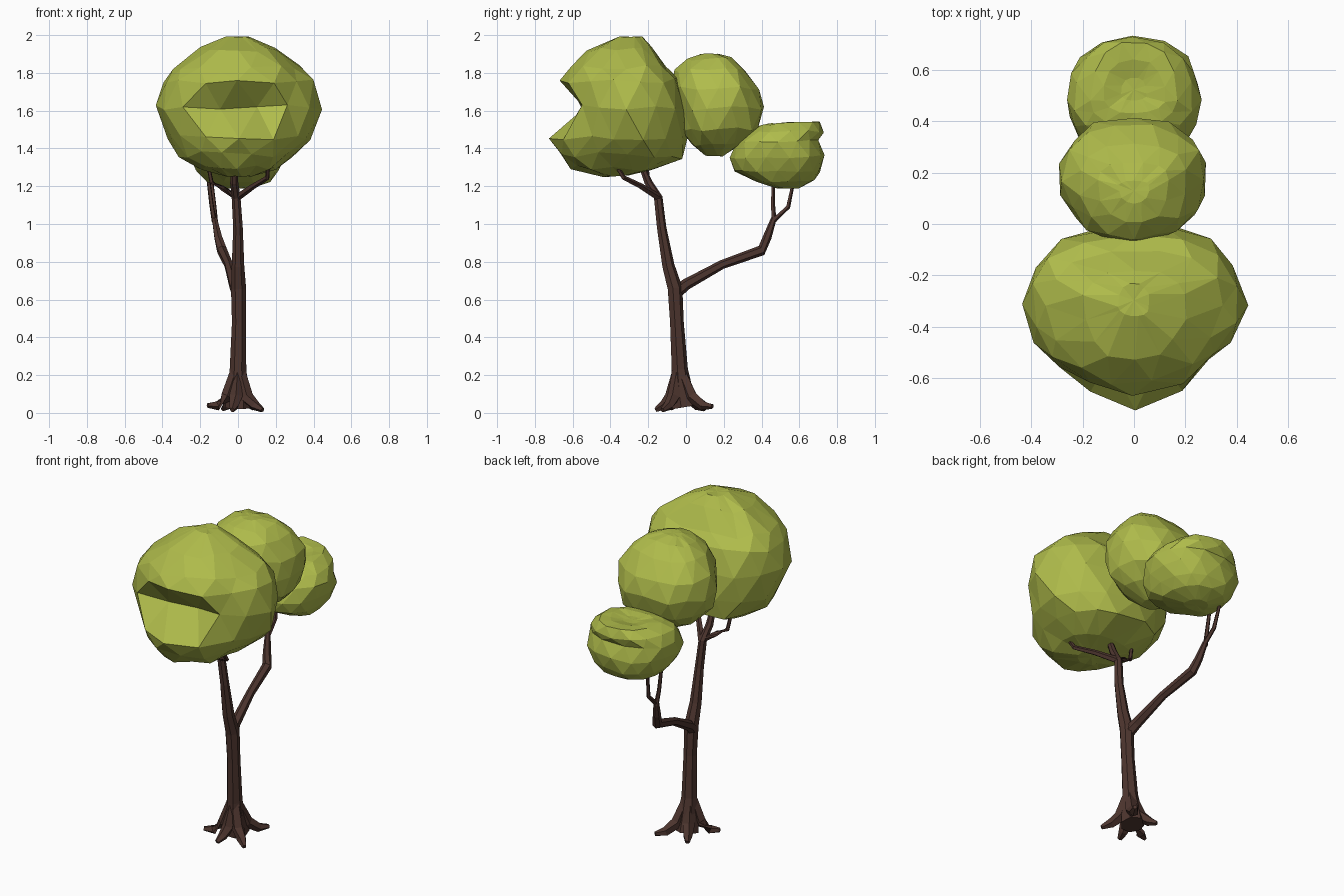
import bpy, bmesh, math, random
from mathutils import Vector

random.seed(4)


def material(name, rgb):
    m = bpy.data.materials.new(name)
    m.diffuse_color = (*rgb, 1)
    return m


LEAF = material("leaf_green", (0.43, 0.50, 0.07))
BARK = material("bark_brown", (0.075, 0.036, 0.028))


def finish(name, bm, mat):
    bmesh.ops.recalc_face_normals(bm, faces=bm.faces)
    me = bpy.data.meshes.new(name)
    bm.to_mesh(me)
    bm.free()
    me.materials.append(mat)
    ob = bpy.data.objects.new(name, me)
    bpy.context.collection.objects.link(ob)
    return ob


def foliage(name, rings, yc, n, jitter):
    """Faceted clump from rings of (z front, z back, y front, y back, half width,
    optional push of the front middle along y)."""
    bm = bmesh.new()
    rows = []
    for i, (zf, zb, yf, yb, hw, *push) in enumerate(rings):
        c = min(max(yc, yf + 0.3 * (yb - yf)), yb - 0.3 * (yb - yf))
        jit = jitter * min(1, hw / 0.3)
        row = []
        for k in range(n):
            a = 2 * math.pi * (k + 0.5 * (i % 2)) / n
            p = 0.82 if math.sin(a) > 0 else 0.93
            x = hw * math.copysign(abs(math.cos(a)) ** p, math.cos(a))
            sy = math.copysign(abs(math.sin(a)) ** p, math.sin(a))
            y = c + sy * ((yb - c) if sy > 0 else (c - yf))
            if push and sy < 0:
                y += push[0] * max(0, 1 - (x / 0.29) ** 2)
            j = [random.uniform(-jit, jit) for _ in range(3)]
            row.append(bm.verts.new((x + j[0], y + j[1] * 0.7,
                                     zf + (zb - zf) * (sy + 1) / 2 + j[2])))
        rows.append(row)
    for i in range(len(rows) - 1):
        a, b = rows[i], rows[i + 1]
        for k in range(n):
            m = (k + 1) % n
            if i % 2 == 0:
                tris = ((a[k], a[m], b[k]), (a[m], b[m], b[k]))
            else:
                tris = ((a[k], a[m], b[m]), (a[k], b[m], b[k]))
            for t in tris:
                bm.faces.new(t)
    caps = [bm.faces.new(rows[0]), bm.faces.new(rows[-1])]
    bmesh.ops.poke(bm, faces=caps)
    return finish(name, bm, LEAF)


def limb(name, path, sides=6):
    """Tapered faceted tube through (x, y, z, radius) points."""
    bm = bmesh.new()
    pts = [Vector(p[:3]) for p in path]
    rows = []
    for i, p in enumerate(pts):
        d = (pts[min(i + 1, len(pts) - 1)] - pts[max(i - 1, 0)]).normalized()
        ref = Vector((1, 0, 0)) if abs(d.x) < 0.8 else Vector((0, 1, 0))
        u = d.cross(ref).normalized()
        v = d.cross(u)
        row = []
        for k in range(sides):
            a = 2 * math.pi * k / sides
            q = p + (u * math.cos(a) + v * math.sin(a)) * path[i][3]
            q.z = max(q.z, 0)
            row.append(bm.verts.new(q))
        rows.append(row)
    for a, b in zip(rows, rows[1:]):
        for k in range(sides):
            m = (k + 1) % sides
            bm.faces.new((a[k], a[m], b[m], b[k]))
    bm.faces.new(rows[0])
    bm.faces.new(rows[-1])
    return finish(name, bm, BARK)


# Large front clump with the wedge notch in its face
foliage("large_foliage", [
    (1.25, 1.26, -0.44, -0.30, 0.08),
    (1.30, 1.29, -0.59, -0.18, 0.20, -0.02),
    (1.37, 1.36, -0.60, -0.01, 0.30, -0.08),
    (1.46, 1.46, -0.61, 0.00, 0.38, -0.12),
    (1.62, 1.62, -0.63, -0.01, 0.43, 0.10),
    (1.76, 1.76, -0.62, -0.04, 0.40, -0.05),
    (1.82, 1.83, -0.59, -0.10, 0.34, -0.04),
    (1.92, 1.93, -0.53, -0.18, 0.20),
    (1.99, 1.99, -0.36, -0.23, 0.06)], -0.32, 14, 0.016)

# Middle clump
foliage("middle_foliage", [
    (1.36, 1.36, 0.10, 0.20, 0.06),
    (1.42, 1.42, 0.03, 0.29, 0.18),
    (1.50, 1.50, -0.02, 0.38, 0.26),
    (1.61, 1.61, -0.05, 0.41, 0.29),
    (1.72, 1.72, -0.07, 0.39, 0.27),
    (1.81, 1.82, -0.06, 0.31, 0.21),
    (1.87, 1.88, 0.00, 0.24, 0.14),
    (1.90, 1.90, 0.08, 0.17, 0.06)], 0.17, 14, 0.013)

# Small rear clump with the rolled top edge
foliage("small_foliage", [
    (1.19, 1.19, 0.48, 0.60, 0.07),
    (1.22, 1.23, 0.37, 0.68, 0.17),
    (1.28, 1.28, 0.25, 0.71, 0.22),
    (1.35, 1.36, 0.23, 0.73, 0.25),
    (1.43, 1.44, 0.27, 0.70, 0.26),
    (1.49, 1.49, 0.33, 0.73, 0.23),
    (1.52, 1.54, 0.38, 0.71, 0.17),
    (1.53, 1.54, 0.43, 0.64, 0.12),
    (1.52, 1.52, 0.48, 0.57, 0.05)], 0.48, 14, 0.009)

# Trunk with flared foot
limb("trunk", [
    (0, -0.01, 0.03, 0.07), (0, -0.02, 0.09, 0.063), (0, -0.035, 0.23, 0.045),
    (0.005, -0.05, 0.48, 0.038), (0.003, -0.06, 0.66, 0.041),
    (0, -0.095, 0.78, 0.034), (0, -0.13, 0.98, 0.026),
    (-0.01, -0.148, 1.14, 0.024), (-0.02, -0.20, 1.22, 0.022),
    (-0.02, -0.24, 1.32, 0.016)], 7)

# Roots
for i, (x, y, z) in enumerate([(0.13, -0.125, 0.015), (-0.16, -0.10, 0.04),
                               (0.11, 0.14, 0.035), (-0.08, 0.10, 0.02),
                               (-0.03, -0.16, 0.015)]):
    limb(f"root_{i + 1}", [
        (x * 0.08, -0.035 + y * 0.05, 0.22, 0.03),
        (x * 0.35, -0.02 + y * 0.35, 0.085, 0.036),
        (x * 0.7, y * 0.7 - 0.005, 0.038, 0.027), (x, y, z, 0.013)], 5)

# Twigs under the large clump
limb("right_twig", [(-0.005, -0.145, 1.14, 0.02), (0.08, -0.24, 1.20, 0.016),
                    (0.155, -0.33, 1.245, 0.013), (0.16, -0.37, 1.31, 0.01)], 5)
limb("left_twig", [(-0.01, -0.145, 1.14, 0.018), (-0.08, -0.18, 1.19, 0.015),
                   (-0.14, -0.20, 1.22, 0.012), (-0.16, -0.21, 1.32, 0.01)], 5)

# Side branch carrying the small clump
limb("side_branch", [
    (0, -0.06, 0.63, 0.034), (-0.02, 0.0, 0.68, 0.03), (-0.05, 0.19, 0.785, 0.024),
    (-0.085, 0.40, 0.86, 0.028), (-0.105, 0.43, 0.93, 0.023),
    (-0.125, 0.465, 1.03, 0.015)])
limb("branch_twig_1", [(-0.125, 0.465, 1.01, 0.014), (-0.14, 0.46, 1.10, 0.012),
                       (-0.16, 0.462, 1.26, 0.01)], 5)
limb("branch_twig_2", [(-0.12, 0.465, 1.02, 0.014), (-0.125, 0.54, 1.09, 0.012),
                       (-0.14, 0.57, 1.23, 0.009)], 5)
